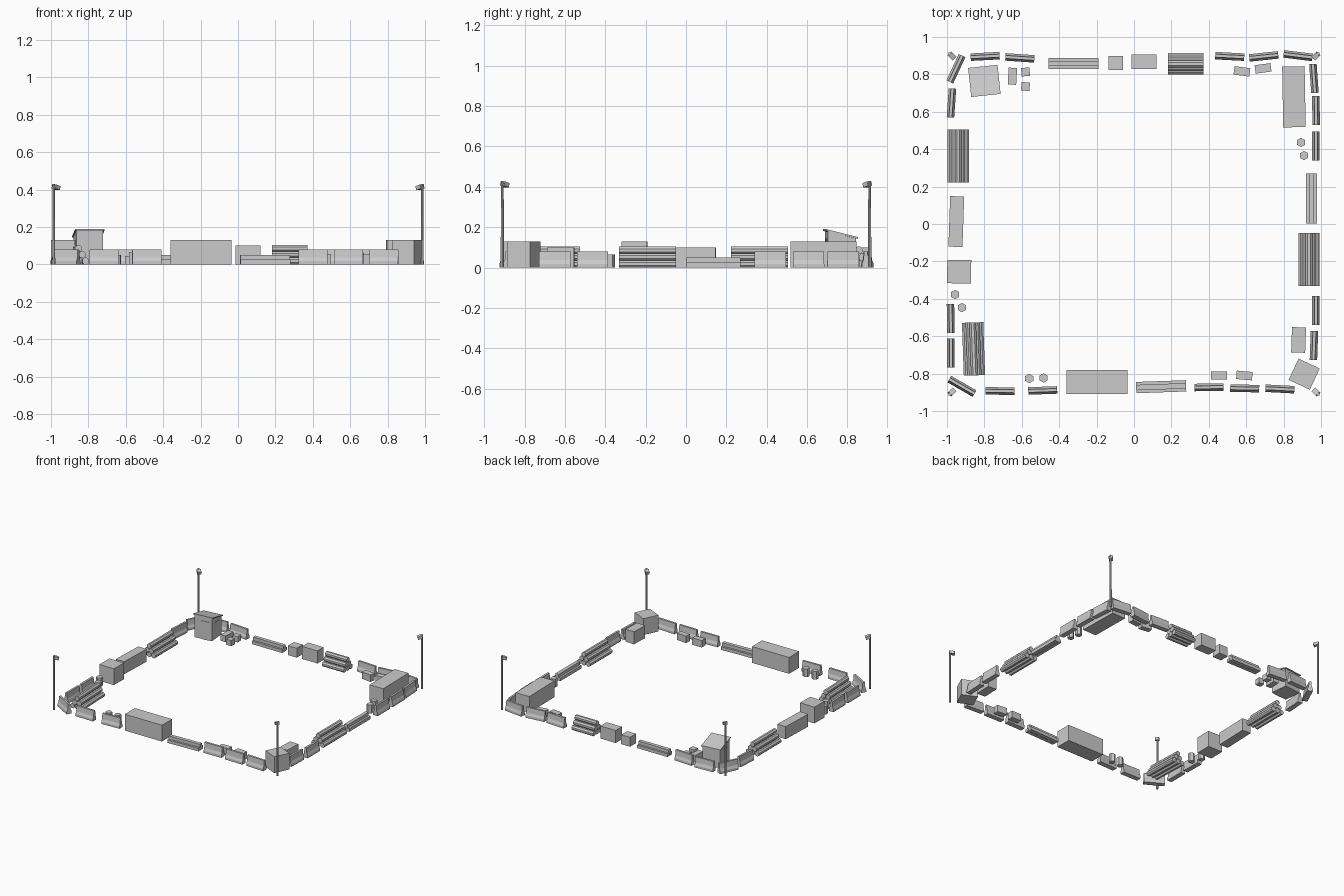
import bpy, bmesh
from math import radians, cos, sin, pi, sqrt
from mathutils import Matrix, Vector

if "Cube" in bpy.data.objects:
    bpy.data.objects.remove(bpy.data.objects["Cube"])


def prism(bm, profile, length):
    """Extrude a (y, z) profile along x, centred on the origin."""
    a = [bm.verts.new((-length / 2, y, z)) for y, z in profile]
    b = [bm.verts.new((length / 2, y, z)) for y, z in profile]
    n = len(profile)
    bm.faces.new(a)
    bm.faces.new(b[::-1])
    for i in range(n):
        bm.faces.new((a[i], b[i], b[(i + 1) % n], a[(i + 1) % n]))


def rect(y, z, w, h):
    return [(y - w / 2, z), (y + w / 2, z), (y + w / 2, z + h), (y - w / 2, z + h)]


def ring(y, z, r, sides=8):
    return [(y + r * cos(2 * pi * (i + .5) / sides), z + r * sin(2 * pi * (i + .5) / sides))
            for i in range(sides)]


def finish(name, bm, x, y, angle=0):
    bmesh.ops.recalc_face_normals(bm, faces=bm.faces)
    me = bpy.data.meshes.new(name)
    bm.to_mesh(me)
    bm.free()
    ob = bpy.data.objects.new(name, me)
    ob.location = (x, y, 0)
    ob.rotation_euler.z = radians(angle)
    bpy.context.collection.objects.link(ob)
    return ob


def extrude(name, profiles, length, x, y, angle=0):
    bm = bmesh.new()
    for p in profiles:
        prism(bm, p, length)
    return finish(name, bm, x, y, angle)


# concrete barriers around the perimeter: x, y, angle
half = [(.02, 0), (.02, .018), (.012, .038), (.008, .08)]
barrier = half + [(-y, z) for y, z in reversed(half)]
for x, y, a in [
    (-.796, .896, 3), (-.61, .888, -4), (.512, .896, -3), (.694, .896, 6), (.877, .90, -7),
    (-.952, .83, 65), (-.976, .647, 86), (-.98, -.505, 91), (-.979, -.69, 90),
    (-.92, -.868, -30), (-.716, -.893, -1), (-.488, -.89, 2), (.40, -.873, 1),
    (.592, -.879, -1), (.78, -.882, -3), (.962, -.65, 88), (.973, -.463, 90),
    (.973, .417, 90), (.973, .607, 91), (.962, .778, 94),
]:
    extrude("barrier", [barrier], .155, x, y, a)

# pyramid stacks of pipes: x, y, angle, length
r = .0195
pipes = [ring((i - (n - 1) / 2) * 2 * r, r * .925 + k * r * sqrt(3), r)
         for k, n in enumerate((3, 2, 1)) for i in range(n)]
for x, y, a, l in [(-.94, .364, 90, .283), (.276, .856, 0, .19),
                   (.936, -.19, 90, .283), (-.858, -.668, 92, .283)]:
    extrude("pipe_stack", pipes, l, x, y, a)

# low beam piles
beams = [rect(-.0155, 0, .029, .025), rect(.0155, 0, .029, .025), rect(0, .025, .029, .025)]
for x, y, a in [(-.324, .858, 0), (.145, -.87, 2), (.949, .136, 90)]:
    extrude("beam_pile", beams, .267, x, y, a)

# containers, crates and small boxes: name, x, y, width, depth, height, angle
for name, x, y, w, d, h, a in [
    ("front_container", -.198, -.845, .327, .127, .13, 0),
    ("right_container", .855, .68, .12, .325, .13, 1),
    ("corner_crate", .91, -.803, .125, .125, .13, -25),
    ("left_crate", -.935, -.255, .128, .125, .13, -1),
    ("left_long_crate", -.95, .013, .075, .27, .10, -2),
    ("right_crate", .88, -.62, .075, .135, .10, -2),
    ("back_crate", .053, .867, .135, .078, .10, 0),
    ("back_small_crate", -.097, .861, .078, .075, .075, 0),
    ("bench", -.65, .79, .045, .09, .05, -3),
    ("stool", -.58, .813, .045, .045, .045, 5),
    ("stool", -.58, .735, .045, .045, .045, -5),
    ("supply_box", .577, .816, .085, .045, .055, -8),
    ("supply_box", .69, .832, .085, .045, .055, 8),
    ("supply_box", .455, -.81, .085, .045, .055, 0),
    ("supply_box", .59, -.81, .085, .045, .055, -5),
]:
    extrude(name, [rect(0, 0, d, h)], w, x, y, a)

# barrels
for x, y in [(-.957, -.377), (-.92, -.447), (-.56, -.826), (-.483, -.823),
             (.893, .436), (.909, .366)]:
    bm = bmesh.new()
    bmesh.ops.create_cone(bm, cap_ends=True, segments=6, radius1=.025, radius2=.025,
                          depth=.065, matrix=Matrix.Translation((0, 0, .0325))
                          @ Matrix.Rotation(pi / 6, 4, 'Z'))
    finish("barrel", bm, x, y, 30)

# guard booth with a roof that slopes to the back
bx, by, ba = -.80, .765, 6
extrude("booth_walls", [[(-.07, 0), (.07, 0), (.07, .145), (-.07, .18)]], .145, bx, by, ba)
extrude("booth_roof", [[(-.078, .182), (.078, .143), (.078, .151), (-.078, .19)]],
        .158, bx, by, ba)


def booth_panel(name, cx, cy, cz, sx, sy, sz):
    bm = bmesh.new()
    bmesh.ops.create_cube(bm, size=1, matrix=Matrix.Translation((cx, cy, cz))
                          @ Matrix.Diagonal((sx, sy, sz, 1)))
    finish(name, bm, bx, by, ba)


booth_panel("booth_door", .02, -.071, .0725, .065, .006, .145)
for s in (-1, 1):
    booth_panel("booth_window", s * .073, 0, .105, .006, .06, .05)

# corner light poles with lamps aimed inwards
for sx in (-1, 1):
    for sy in (-1, 1):
        bm = bmesh.new()
        bmesh.ops.create_cone(bm, cap_ends=True, segments=8, radius1=.008, radius2=.007,
                              depth=.43, matrix=Matrix.Translation((0, 0, .215)))
        aim = Vector((-sx, -sy, 0)).to_track_quat('X', 'Z').to_matrix().to_4x4()
        bmesh.ops.create_cube(bm, size=1, matrix=Matrix.Translation((-sx * .012, -sy * .012, .412))
                              @ aim @ Matrix.Rotation(.3, 4, 'Y')
                              @ Matrix.Diagonal((.034, .03, .022, 1)))
        finish("light_pole", bm, sx * .985, sy * .91)
